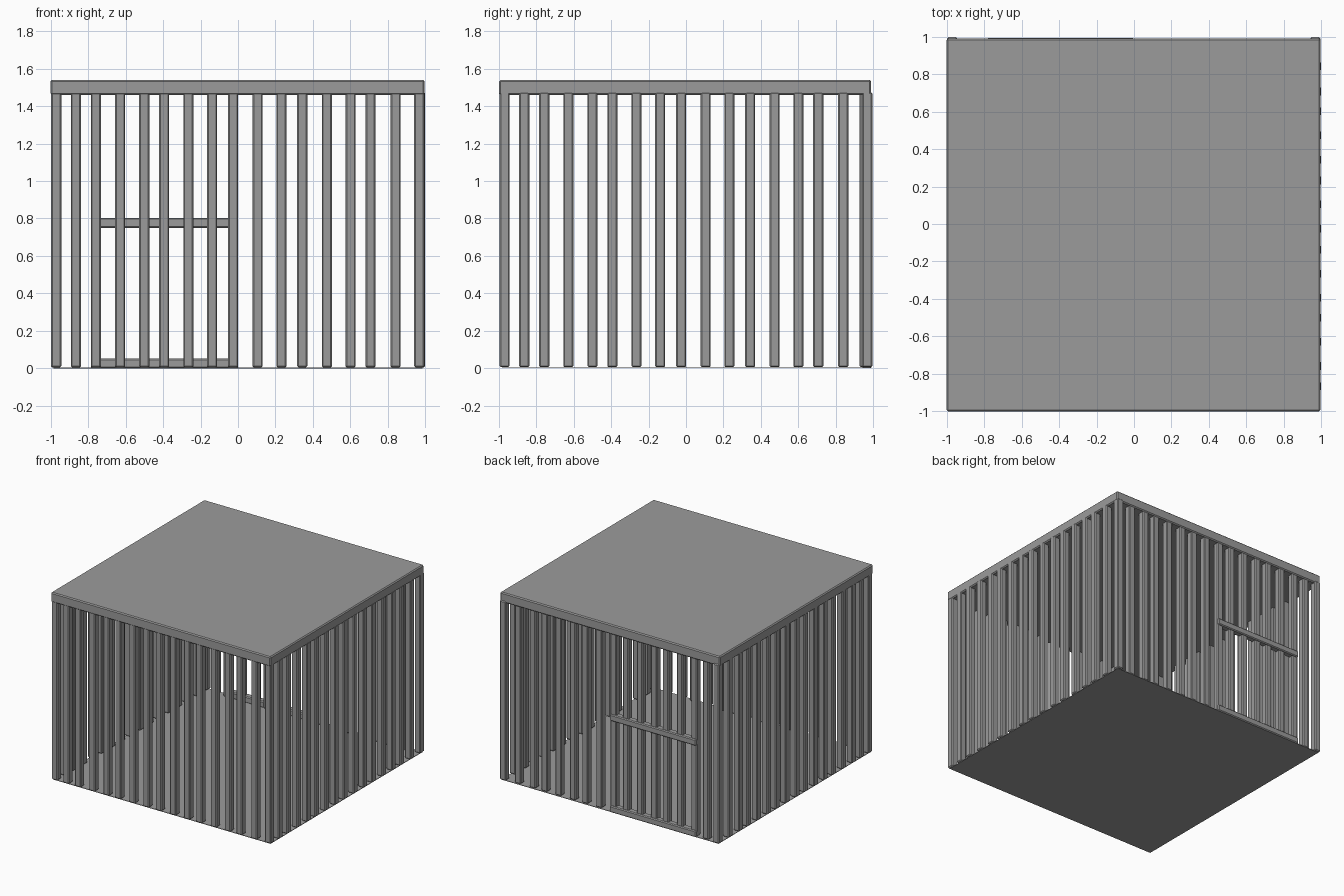
import bpy
import bmesh
from mathutils import Matrix

cube = bpy.data.objects.get("Cube")
if cube:
    bpy.data.objects.remove(cube, do_unlink=True)

# One plain grey for the whole cage
grey = bpy.data.materials.new("grey_metal")
grey.use_nodes = True
colour = (0.33, 0.33, 0.33, 1)
grey.diffuse_color = colour
grey.node_tree.nodes["Principled BSDF"].inputs["Base Color"].default_value = colour


def box_mesh(name, size, bevel=0.007):
    bm = bmesh.new()
    bmesh.ops.create_cube(bm, size=1, matrix=Matrix.Diagonal((*size, 1)))
    if bevel:
        bmesh.ops.bevel(bm, geom=bm.edges[:], offset=bevel, segments=1, affect='EDGES')
    mesh = bpy.data.meshes.new(name)
    bm.to_mesh(mesh)
    bm.free()
    mesh.materials.append(grey)
    return mesh


def place(name, mesh, location):
    obj = bpy.data.objects.new(name, mesh)
    obj.location = location
    bpy.context.collection.objects.link(obj)
    return obj


def box(name, lo, hi, bevel=0.007):
    size = [b - a for a, b in zip(lo, hi)]
    centre = [(a + b) / 2 for a, b in zip(lo, hi)]
    return place(name, box_mesh(name, size, bevel), centre)


# Bars, slightly uneven along every wall
BOTTOM, EAVES, EDGE = 0.005, 1.475, 0.97
spots = [-0.97, -0.865, -0.758, -0.629, -0.5, -0.394, -0.265, -0.138, -0.026,
         0.105, 0.232, 0.343, 0.474, 0.601, 0.707, 0.841, 0.967]
bar = box_mesh("bar", (0.054, 0.054, EAVES - BOTTOM))
mid = (BOTTOM + EAVES) / 2

for i, s in enumerate(spots):
    corner = i in (0, len(spots) - 1)
    place("front_bar", bar, (s, -EDGE, mid))
    place("back_bar", bar, (s, EDGE if corner else EDGE - 0.015, mid))
    if not corner:
        place("right_bar", bar, (-EDGE, s, mid))
        place("left_bar", bar, (EDGE, s, mid))

# Door rails on the back wall
for name, z in (("door_bottom_rail", 0.0), ("door_middle_rail", 0.75)):
    box(name, (-0.785, 0.94, z), (0.0, 0.993, z + 0.053))

# Roof slab and thin floor
box("roof", (-1, -1, 1.46), (0.995, 0.99, 1.54), 0.008)
box("floor", (-0.985, -0.985, 0.0), (0.985, 0.985, 0.004), 0)
